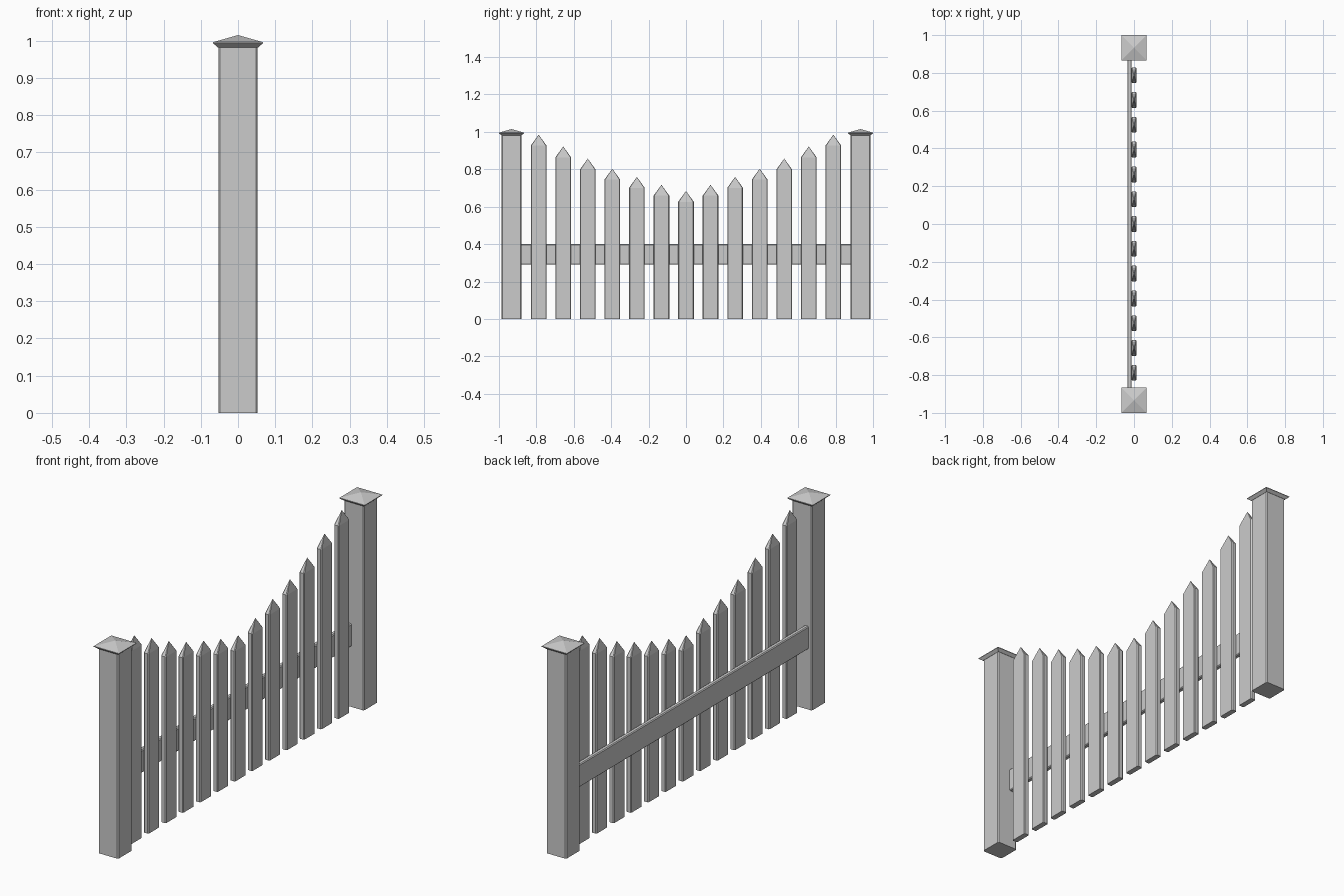
import bpy, bmesh

if "Cube" in bpy.data.objects:
    bpy.data.objects.remove(bpy.data.objects["Cube"])


def section(hx, hy, c):
    """Rectangle with chamfered corners, counter-clockwise."""
    if c == 0:
        return [(hx, -hy), (hx, hy), (-hx, hy), (-hx, -hy)]
    return [(hx, -hy + c), (hx, hy - c), (hx - c, hy), (-hx + c, hy),
            (-hx, hy - c), (-hx, -hy + c), (-hx + c, -hy), (hx - c, -hy)]


def loft(name, rings, apex=None, location=(0, 0, 0), rotation=(0, 0, 0)):
    """Join (hx, hy, chamfer, z) rings, closed by an apex or a flat top."""
    bm = bmesh.new()
    loops = [[bm.verts.new((x, y, z)) for x, y in section(hx, hy, c)]
             for hx, hy, c, z in rings]
    n = len(loops[0])
    bm.faces.new(loops[0][::-1])
    for a, b in zip(loops, loops[1:]):
        for i in range(n):
            j = (i + 1) % n
            bm.faces.new((a[i], a[j], b[j], b[i]))
    top = loops[-1]
    if apex is None:
        bm.faces.new(top)
    else:
        tip = bm.verts.new((0, 0, apex))
        for i in range(n):
            bm.faces.new((top[i], top[(i + 1) % n], tip))
    bmesh.ops.recalc_face_normals(bm, faces=bm.faces)
    mesh = bpy.data.meshes.new(name)
    bm.to_mesh(mesh)
    bm.free()
    ob = bpy.data.objects.new(name, mesh)
    ob.location = location
    ob.rotation_euler = rotation
    bpy.context.collection.objects.link(ob)
    return ob


# End posts with flared pyramid caps
for side, label in ((-1, "front"), (1, "back")):
    y = side * 0.933
    loft(label + "_post", [(0.053, 0.053, 0.005, 0), (0.053, 0.053, 0.005, 0.983)],
         location=(0, y, 0))
    loft(label + "_post_cap",
         [(0.054, 0.054, 0, 0.982), (0.067, 0.067, 0, 0.993), (0.067, 0.067, 0, 0.996)],
         apex=1.015, location=(0, y, 0))

# Pointed pickets, rising from the middle towards both posts
tips = [0.684, 0.717, 0.759, 0.803, 0.857, 0.922, 0.985]
for i in range(-6, 7):
    tip = tips[abs(i)]
    loft(f"picket_{i + 7:02d}",
         [(0.013, 0.042, 0.004, 0), (0.013, 0.042, 0.004, tip - 0.058)],
         apex=tip, location=(0, i * 0.1313, 0))

# Cross rail behind the pickets, lying along y
loft("rail", [(0.011, 0.055, 0.004, -0.885), (0.011, 0.055, 0.004, 0.885)],
     location=(-0.024, 0, 0.345), rotation=(1.5707963, 0, 0))
